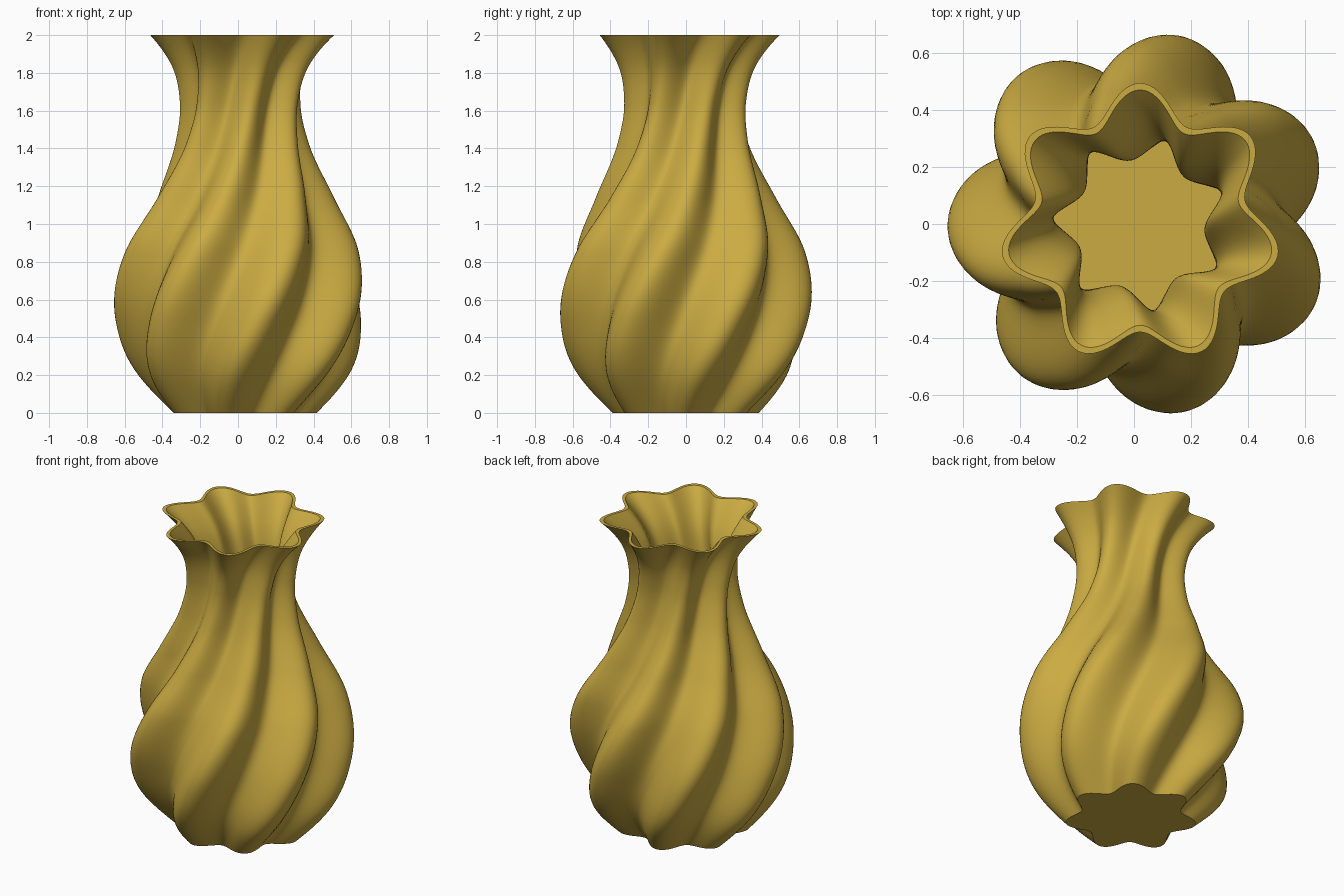
import bpy, bmesh
from math import cos, sin, pi, radians
from mathutils import Vector

if "Cube" in bpy.data.objects:
    bpy.data.objects.remove(bpy.data.objects["Cube"])

LOBES, SEGMENTS, RINGS = 7, 196, 100
HEIGHT, TWIST, WAVE = 2.0, pi / 2, 0.135
WALL, FLOOR = 0.024, 0.04

# Ridge profile from foot to rim: (height, radius)
PROFILE = [(0, .395), (.2, .57), (.5, .672), (.857, .63), (1.143, .485),
           (1.43, .36), (1.65, .33), (1.85, .38), (2, .497)]


def slope(i):
    """Tangent of the profile at one of its points."""
    if i == 0 or i == len(PROFILE) - 1:
        return 1.0
    (z0, r0), (z1, r1), (z2, r2) = PROFILE[i - 1:i + 2]
    a, b = (r1 - r0) / (z1 - z0), (r2 - r1) / (z2 - z1)
    return (a * (z2 - z1) + b * (z1 - z0)) / (z2 - z0)


def ridge_radius(z):
    """Smooth curve through the profile points."""
    i = max(k for k in range(len(PROFILE) - 1) if PROFILE[k][0] <= z)
    (z0, r0), (z1, r1) = PROFILE[i], PROFILE[i + 1]
    h = z1 - z0
    t = (z - z0) / h
    return (r0 * (1 + 2 * t) * (1 - t) ** 2 + r1 * t * t * (3 - 2 * t)
            + h * t * (1 - t) * (slope(i) * (1 - t) - slope(i + 1) * t))


def add_ring(bm, z, inset):
    """One fluted cross-section, turned according to its height."""
    mean = ridge_radius(z) / (1 + WAVE)
    turn = TWIST * z / HEIGHT
    ring = []
    for k in range(SEGMENTS):
        a = 2 * pi * k / SEGMENTS
        r = mean * (1 + WAVE * cos(LOBES * a)) - inset
        ring.append(bm.verts.new((r * cos(a + turn), r * sin(a + turn), z)))
    return ring


# Vase: outer wall up, over the rim, inner wall down to the floor
bm = bmesh.new()
rings = [add_ring(bm, HEIGHT * i / RINGS, 0) for i in range(RINGS + 1)]
rings += [add_ring(bm, FLOOR + (HEIGHT - FLOOR) * i / RINGS, WALL)
          for i in range(RINGS, -1, -1)]
for low, high in zip(rings, rings[1:]):
    for k in range(SEGMENTS):
        n = (k + 1) % SEGMENTS
        bm.faces.new((low[k], low[n], high[n], high[k]))
bm.faces.new(rings[0][::-1])
bm.faces.new(rings[-1])

# Centre the footprint
xs = [v.co.x for v in bm.verts]
ys = [v.co.y for v in bm.verts]
middle = Vector((min(xs) + max(xs), min(ys) + max(ys), 0)) / 2
bmesh.ops.translate(bm, verts=bm.verts, vec=-middle)
bmesh.ops.recalc_face_normals(bm, faces=bm.faces)

mesh = bpy.data.meshes.new("fluted_vase")
bm.to_mesh(mesh)
bm.free()
vase = bpy.data.objects.new("fluted_vase", mesh)
bpy.context.collection.objects.link(vase)

# Ochre glaze
glaze = bpy.data.materials.new("ochre_gold")
glaze.use_nodes = True
colour = (0.60, 0.41, 0.055, 1)
glaze.diffuse_color = colour
glaze.node_tree.nodes["Principled BSDF"].inputs["Base Color"].default_value = colour
mesh.materials.append(glaze)

bpy.ops.object.select_all(action="DESELECT")
vase.select_set(True)
bpy.context.view_layer.objects.active = vase
bpy.ops.object.shade_smooth_by_angle(angle=radians(35))
